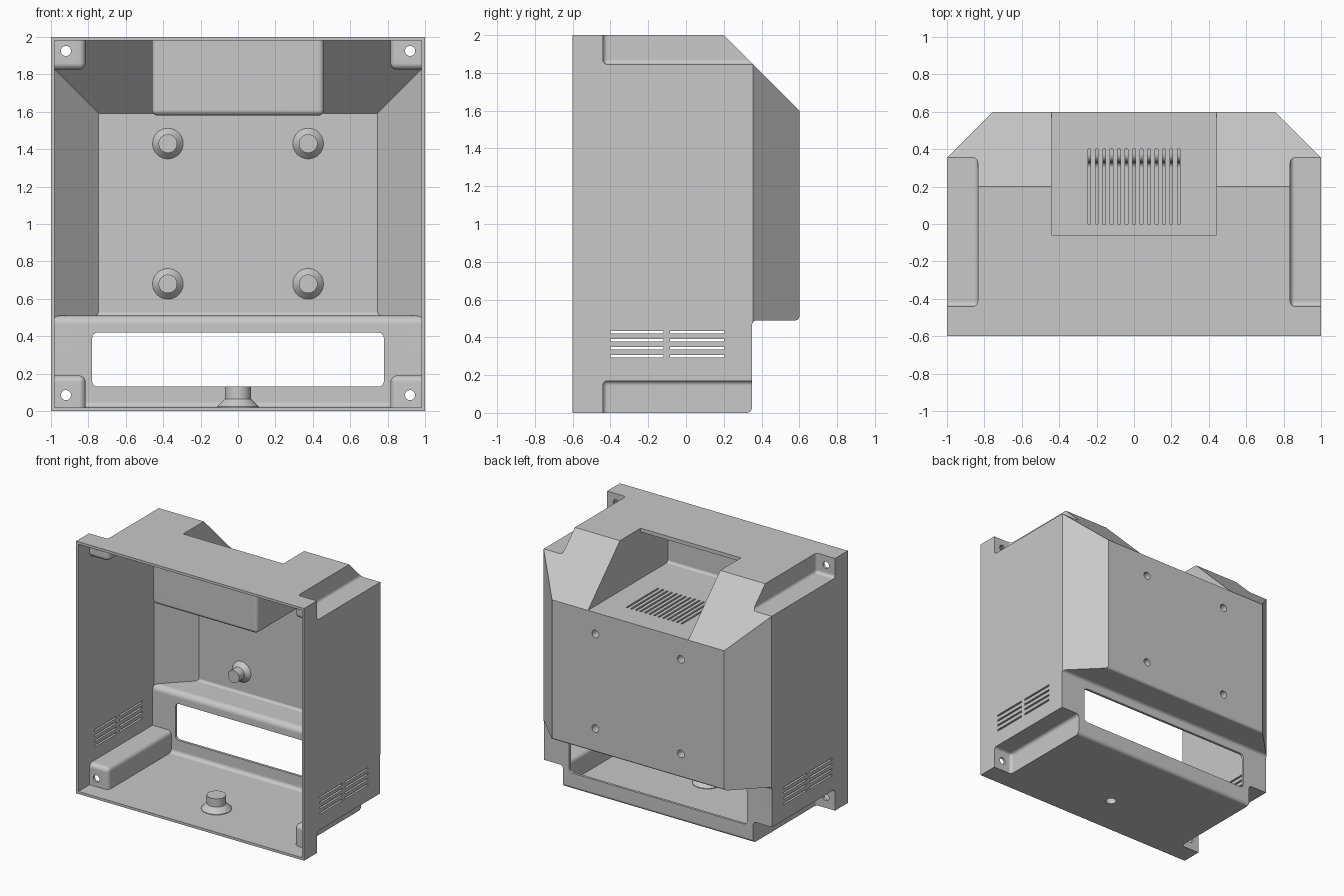
import bpy
import bmesh
import math
from mathutils import Vector, Matrix

cube = bpy.data.objects.get("Cube")
if cube:
    bpy.data.objects.remove(cube, do_unlink=True)

WALL = 0.02
ROOT2 = math.sqrt(2)
GREY = (0.58, 0.58, 0.58, 1)

plastic = bpy.data.materials.new("grey_plastic")
plastic.use_nodes = True
plastic.diffuse_color = GREY
plastic.node_tree.nodes["Principled BSDF"].inputs["Base Color"].default_value = GREY


def make_object(name, bm):
    bmesh.ops.recalc_face_normals(bm, faces=bm.faces)
    mesh = bpy.data.meshes.new(name)
    bm.to_mesh(mesh)
    bm.free()
    mesh.materials.append(plastic)
    obj = bpy.data.objects.new(name, mesh)
    bpy.context.collection.objects.link(obj)
    return obj


def merge(bm, part):
    mesh = bpy.data.meshes.new("part")
    part.to_mesh(mesh)
    part.free()
    bm.from_mesh(mesh)
    bpy.data.meshes.remove(mesh)


def add_box(bm, low, high, radius=0):
    """Box between two corners, with rounded edges if a radius is given."""
    part = bmesh.new()
    bmesh.ops.create_cube(part, size=1)
    low, high = Vector(low), Vector(high)
    for v in part.verts:
        v.co = (low + high) / 2 + v.co * (high - low)
    if radius:
        bmesh.ops.bevel(part, geom=part.edges[:], offset=radius, segments=4,
                        profile=0.5, affect='EDGES')
    merge(bm, part)


def add_loft(bm, loops):
    """Closed solid through matching loops of points."""
    rows = [[bm.verts.new(p) for p in loop] for loop in loops]
    count = len(rows[0])
    for lower, upper in zip(rows, rows[1:]):
        for i in range(count):
            j = (i + 1) % count
            bm.faces.new((lower[i], lower[j], upper[j], upper[i]))
    bm.faces.new(rows[0][::-1])
    bm.faces.new(rows[-1])


def add_lathe(bm, rings, place, sides=32):
    """Closed round part from (radius, height) rings, moved by a matrix."""
    angles = [math.tau * i / sides for i in range(sides)]
    add_loft(bm, [[place @ Vector((r * math.cos(a), r * math.sin(a), h)) for a in angles]
                  for r, h in rings])


def rounded(corners, steps=5):
    """Turn (y, z, radius) corners into an outline with filleted corners."""
    outline = []
    for i, (y, z, r) in enumerate(corners):
        p = Vector((0, y, z))
        if not r:
            outline.append(p)
            continue
        a = (Vector((0, *corners[i - 1][:2])) - p).normalized()
        b = (Vector((0, *corners[(i + 1) % len(corners)][:2])) - p).normalized()
        half = a.angle(b) / 2
        centre = p + (a + b).normalized() * r / math.sin(half)
        start = (p + a * r / math.tan(half) - centre).normalized()
        end = (p + b * r / math.tan(half) - centre).normalized()
        outline += [centre + start.slerp(end, k / steps).normalized() * r
                    for k in range(steps + 1)]
    return outline


def prism(corners, half_width):
    """Side outline extruded across the width."""
    bm = bmesh.new()
    outline = rounded(corners)
    add_loft(bm, [[(x, p.y, p.z) for p in outline] for x in (-half_width, half_width)])
    return bm


def boolean(target, tool, operation='DIFFERENCE'):
    mod = target.modifiers.new("cut", 'BOOLEAN')
    mod.operation = operation
    mod.solver = 'EXACT'
    mod.object = tool
    bpy.context.view_layer.objects.active = target
    bpy.ops.object.modifier_apply(modifier=mod.name)
    bpy.data.objects.remove(tool, do_unlink=True)


def body(name, t, front):
    """Housing volume moved inwards by t, with its corner notches."""
    k = (ROOT2 - 1) * t
    bm = prism([(front, t, 0), (0.35 - t, t, 0.03), (0.35 - t, 0.49 + t, 0.025 + t),
                (0.6 - t, 0.49 + t, 0.02), (0.6 - t, 1.6 - k, 0),
                (0.2 - k, 2 - t, 0), (front, 2 - t, 0)], 1 - t)
    # slanted rear side corners
    for side in (-1, 1):
        bmesh.ops.bisect_plane(bm, geom=bm.verts[:] + bm.edges[:] + bm.faces[:],
                               plane_co=(0, 1.355 - ROOT2 * t, 0),
                               plane_no=(side, 1, 0), clear_outer=True)
        bmesh.ops.holes_fill(bm, edges=bm.edges[:], sides=0)
    obj = make_object(name, bm)
    # four corner notches for the mounting screws
    notches = bmesh.new()
    for side in (-1, 1):
        x0, x1 = sorted((side * (0.835 - t), side * 1.2))
        for z0, z1 in ((-0.2, 0.17 + t), (1.845 - t, 2.2)):
            add_box(notches, (x0, -0.44 - t, z0), (x1, 0.9, z1), 0.025 + t / 2)
    boolean(obj, make_object("notches", notches))
    return obj


# Hollow shell, open at the front
housing = body("rear_housing", 0, -0.6)
interior = body("interior", WALL, -0.8)

# Grip recess: its walls stand inside the shell, its mouth opens up and back
pocket = bmesh.new()
add_box(pocket, (-0.46, -0.42, 1.58), (0.46, 1, 2.3), 0.03)
boolean(interior, make_object("pocket_walls", pocket))
boolean(housing, interior)
boolean(housing, make_object("pocket", prism(
    [(-0.4, 1.6, 0.02), (0.9, 1.6, 0), (0.9, 2.2, 0),
     (-0.06, 2.2, 0), (-0.06, 1.97, 0), (-0.4, 1.97, 0.01)], 0.44)))

# Screw bosses on the back wall and the floor
bosses = bmesh.new()
holes = bmesh.new()
for x in (-0.375, 0.375):
    for z in (0.68, 1.43):
        place = Matrix.Translation((x, 0.58, z)) @ Matrix.Rotation(math.pi / 2, 4, 'X')
        add_lathe(bosses, [(0.082, -0.01), (0.082, 0), (0.05, 0.035), (0.05, 0.1)], place)
        add_lathe(holes, [(0.03, -0.1), (0.03, 0.07)], place, 24)
place = Matrix.Translation((0, -0.27, WALL))
add_lathe(bosses, [(0.11, -0.01), (0.11, 0.005), (0.07, 0.045), (0.07, 0.11)], place)
add_lathe(holes, [(0.04, -0.1), (0.04, 0.08)], place, 24)
boolean(housing, make_object("bosses", bosses), 'UNION')

# Mounting holes in the corner notches
for x in (-0.92, 0.92):
    for z in (0.085, 1.925):
        place = Matrix.Translation((x, -0.4, z)) @ Matrix.Rotation(math.pi / 2, 4, 'X')
        add_lathe(holes, [(0.027, 0), (0.027, 0.12)], place, 24)

# Connector window in the lower back panel
add_box(holes, (-0.78, 0.24, 0.13), (0.78, 0.46, 0.42), 0.03)

# Vent slots through both sides
for i in range(4):
    z = 0.3 + 0.042 * i
    for y0, y1 in ((-0.4, -0.12), (-0.085, 0.2)):
        add_box(holes, (-1.2, y0, z - 0.007), (1.2, y1, z + 0.007))

# Vent slots in the recess floor
for i in range(13):
    x = 0.04 * (i - 6)
    add_box(holes, (x - 0.007, 0, 1.52), (x + 0.007, 0.4, 1.68))
boolean(housing, make_object("holes", holes))

# Smooth fillets, crisp edges
for obj in bpy.context.selected_objects:
    obj.select_set(False)
housing.select_set(True)
bpy.context.view_layer.objects.active = housing
bpy.ops.object.shade_smooth_by_angle(angle=math.radians(30))
normals = housing.modifiers.new("even_shading", 'WEIGHTED_NORMAL')
normals.keep_sharp = True
